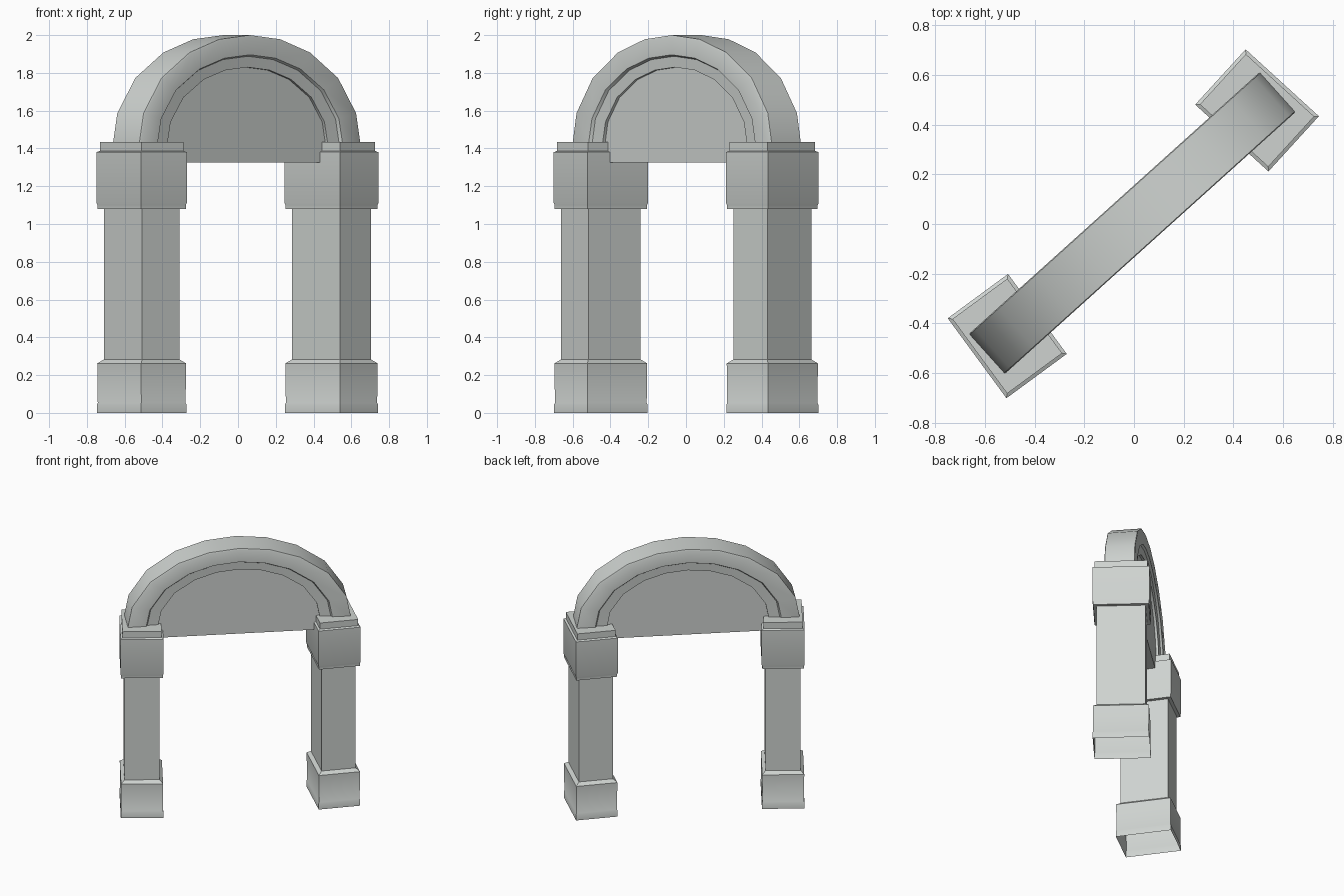
import bpy, bmesh
from math import sin, cos, radians
from mathutils import Matrix

cube = bpy.data.objects.get("Cube")
if cube:
    bpy.data.objects.remove(cube, do_unlink=True)

stone = bpy.data.materials.new("pale_grey_stone")
stone.use_nodes = True
colour = (0.62, 0.65, 0.63, 1.0)
stone.diffuse_color = colour
stone.node_tree.nodes["Principled BSDF"].inputs["Base Color"].default_value = colour


def make_object(name, bm, x, y, angle):
    bmesh.ops.recalc_face_normals(bm, faces=bm.faces)
    mesh = bpy.data.meshes.new(name)
    bm.to_mesh(mesh)
    bm.free()
    mesh.materials.append(stone)
    obj = bpy.data.objects.new(name, mesh)
    bpy.context.collection.objects.link(obj)
    obj.matrix_world = Matrix.Translation((x, y, 0)) @ Matrix.Rotation(radians(angle), 4, "Z")
    bpy.ops.object.select_all(action="DESELECT")
    obj.select_set(True)
    bpy.context.view_layer.objects.active = obj
    bpy.ops.object.shade_smooth_by_angle(angle=radians(32))
    return obj


def bridge(bm, ring_a, ring_b, closed):
    n = len(ring_a)
    for i in range(n if closed else n - 1):
        j = (i + 1) % n
        bm.faces.new((ring_a[i], ring_a[j], ring_b[j], ring_b[i]))


# Columns: height and outward growth from the shaft, open underneath
SHAFT_W, SHAFT_D = 0.245, 0.343
COLUMN = [(0, 0.053), (0.045, 0.053), (0.052, 0.046), (0.262, 0.05), (0.283, 0),
          (1.08, 0), (1.08, 0.048), (1.1, 0.048), (1.112, 0.056), (1.38, 0.056),
          (1.387, 0.029), (1.435, 0.029)]


def column(name, x, y, angle):
    bm = bmesh.new()
    previous = None
    for z, grow in COLUMN:
        w, d = (SHAFT_W + grow) / 2, (SHAFT_D + grow) / 2
        ring = [bm.verts.new((sx * w, sy * d, z))
                for sx, sy in ((-1, -1), (1, -1), (1, 1), (-1, 1))]
        if previous:
            bridge(bm, previous, ring, True)
        previous = ring
    bm.faces.new(previous)
    make_object(name, bm, x, y, angle)


column("right_column", -0.51, -0.451, 36.3)
column("left_column", 0.495, 0.457, 47.6)

# Arch outline: half-ellipse with straight feet sunk into the capitals
SPRING = 1.43
HALF = [16, 33, 53, 74, 90]
ANGLES = [-a for a in reversed(HALF)] + [0] + HALF
ARCH_X, ARCH_Y, ARCH_TURN = -0.007, 0.004, 42


def outline(bm, a, b, y, foot):
    pts = [(a * sin(radians(t)), SPRING + b * cos(radians(t))) for t in ANGLES]
    pts = [(-a, foot)] + pts + [(a, foot)]
    return [bm.verts.new((x, y, z)) for x, z in pts]


# Stepped moulding: half width, rise and depth of each line, front to back
STEPS = [(0.57, 0.4, 0.066), (0.57, 0.4, 0.086), (0.648, 0.458, 0.09),
         (0.658, 0.466, 0.106), (0.78, 0.56, 0.108), (0.787, 0.57, 0.104)]
section = [(a, b, -y) for a, b, y in STEPS] + list(reversed(STEPS))
bm = bmesh.new()
rings = [outline(bm, a, b, y, 1.38) for a, b, y in section]
for first, second in zip(rings, rings[1:]):
    bridge(bm, first, second, False)
make_object("arch_moulding", bm, ARCH_X, ARCH_Y, ARCH_TURN)

# Solid panel filling the arch
bm = bmesh.new()
front, back = (outline(bm, 0.571, 0.401, y, 1.325) for y in (-0.068, 0.068))
bridge(bm, front, back, True)
bm.faces.new(front)
bm.faces.new(back)
make_object("arch_panel", bm, ARCH_X, ARCH_Y, ARCH_TURN)
